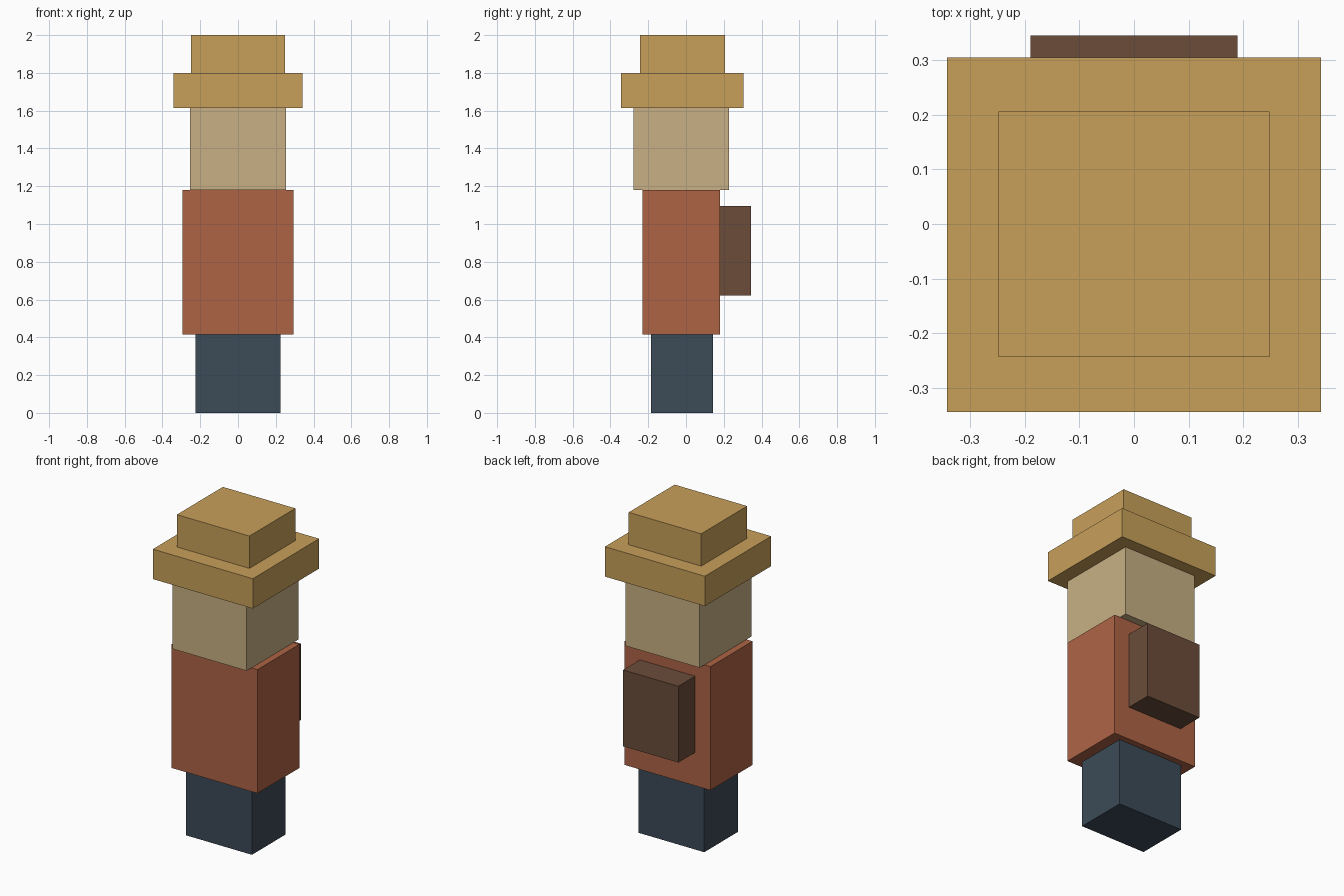
import bpy
import bmesh

cube = bpy.data.objects.get("Cube")
if cube:
    bpy.data.objects.remove(cube, do_unlink=True)


def make_material(name, rgb):
    mat = bpy.data.materials.new(name)
    mat.use_nodes = True
    colour = (*rgb, 1.0)
    mat.diffuse_color = colour
    for node in mat.node_tree.nodes:
        if node.type == 'BSDF_PRINCIPLED':
            node.inputs["Base Color"].default_value = colour
            node.inputs["Roughness"].default_value = 0.9
    return mat


def make_box(name, mat, half_width, y_range, z_range):
    """Box symmetric in x, spanning the given depth and height."""
    (y0, y1), (z0, z1) = y_range, z_range
    bm = bmesh.new()
    bmesh.ops.create_cube(bm, size=1.0)
    bmesh.ops.scale(bm, vec=(2 * half_width, y1 - y0, z1 - z0), verts=bm.verts)
    bmesh.ops.translate(bm, vec=(0, (y0 + y1) / 2, (z0 + z1) / 2), verts=bm.verts)
    mesh = bpy.data.meshes.new(name)
    bm.to_mesh(mesh)
    bm.free()
    mesh.materials.append(mat)
    obj = bpy.data.objects.new(name, mesh)
    bpy.context.collection.objects.link(obj)
    return obj


navy = make_material("dark slate blue", (0.045, 0.069, 0.095))
rust = make_material("rust red", (0.423, 0.127, 0.060))
skin = make_material("pale tan", (0.578, 0.434, 0.231))
straw = make_material("straw yellow", (0.578, 0.352, 0.102))
leather = make_material("leather brown", (0.147, 0.073, 0.042))

# Body, stacked from the ground up
make_box("legs", navy, 0.225, (-0.185, 0.143), (0.0, 0.416))
make_box("torso", rust, 0.294, (-0.23, 0.181), (0.416, 1.181))
make_box("head", skin, 0.253, (-0.277, 0.228), (1.181, 1.615))

# Hat
make_box("hat_brim", straw, 0.342, (-0.344, 0.304), (1.615, 1.80))
make_box("hat_crown", straw, 0.248, (-0.243, 0.206), (1.80, 2.0))

# Pack on the back
make_box("backpack", leather, 0.189, (0.181, 0.345), (0.622, 1.094))
